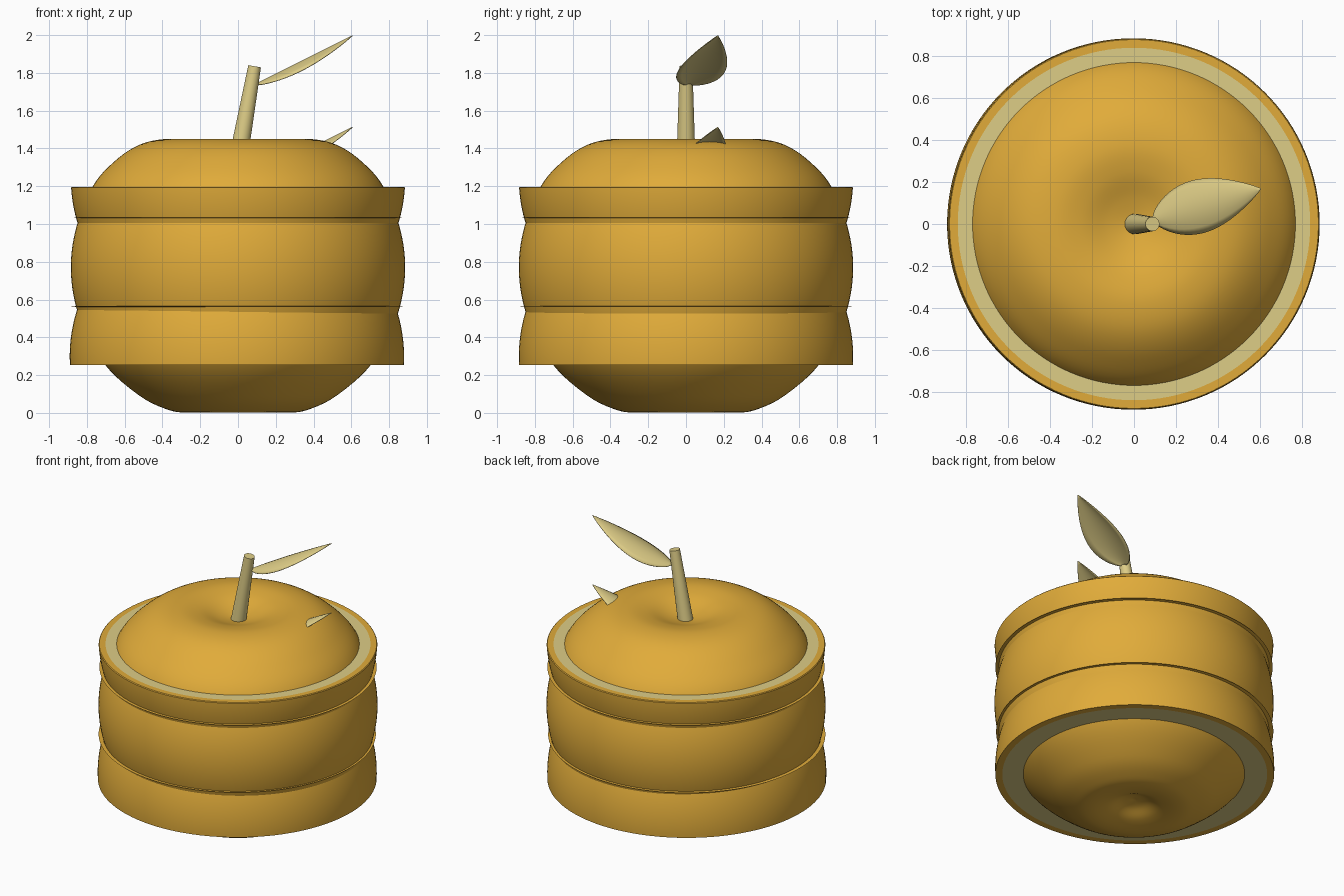
import bpy, bmesh, math
from mathutils import Vector

cube = bpy.data.objects.get("Cube")
if cube:
    bpy.data.objects.remove(cube, do_unlink=True)


def material(name, rgb):
    m = bpy.data.materials.new(name)
    m.use_nodes = True
    m.diffuse_color = (*rgb, 1)
    m.node_tree.nodes["Principled BSDF"].inputs["Base Color"].default_value = (*rgb, 1)
    return m


orange = material("orange peel", (0.75, 0.41, 0.042))
pale = material("pale flesh", (0.73, 0.61, 0.24))


def finish(bm, name, mats, angle=35):
    mesh = bpy.data.meshes.new(name)
    bm.to_mesh(mesh)
    bm.free()
    obj = bpy.data.objects.new(name, mesh)
    bpy.context.collection.objects.link(obj)
    for m in mats:
        mesh.materials.append(m)
    bpy.ops.object.select_all(action='DESELECT')
    obj.select_set(True)
    bpy.context.view_layer.objects.active = obj
    bpy.ops.object.shade_smooth_by_angle(angle=math.radians(angle))
    return obj


def lathe(profile, steps=128):
    """Spin (radius, height) points around the z axis."""
    bm = bmesh.new()
    verts = [bm.verts.new((r, 0, z)) for r, z in profile]
    edges = [bm.edges.new(pair) for pair in zip(verts, verts[1:])]
    bmesh.ops.spin(bm, geom=verts + edges, cent=(0, 0, 0), axis=(0, 0, 1),
                   angle=math.tau, steps=steps)
    bmesh.ops.remove_doubles(bm, verts=bm.verts, dist=1e-5)
    bmesh.ops.recalc_face_normals(bm, faces=bm.faces)
    return bm


def smooth_path(points, n=6):
    """Catmull-Rom curve through the points."""
    p = [Vector(q) for q in points]
    p = [2 * p[0] - p[1]] + p + [2 * p[-1] - p[-2]]
    out = []
    for a, b, c, d in zip(p, p[1:], p[2:], p[3:]):
        for i in range(n):
            t = i / n
            out.append(0.5 * (2 * b + (c - a) * t + (2 * a - 5 * b + 4 * c - d) * t ** 2
                              + (3 * b - a - 3 * c + d) * t ** 3))
    return out + [p[-2]]


# Whole fruit with a dimple at each end
fruit_profile = [(0, 0.07), (0.08, 0.055), (0.17, 0.018), (0.28, 0.002), (0.38, 0.02),
                 (0.52, 0.09), (0.70, 0.25), (0.81, 0.46), (0.84, 0.75), (0.83, 1.0),
                 (0.768, 1.2), (0.65, 1.335), (0.52, 1.42), (0.38, 1.45), (0.25, 1.435),
                 (0.13, 1.395), (0.05, 1.375), (0, 1.37)]
finish(lathe(smooth_path(fruit_profile)), "fruit", [orange], 60)


# Three bulging ring slices with pale cut faces
def ring_slice(name, centre, low, high, x=0):
    n = 16
    heights = [low + (high - low) * i / n for i in range(n + 1)]
    wall = [(0.885 - 0.64 * (z - centre) ** 2, z) for z in heights]
    top = [(0.879, high + 0.005), (0.84, high + 0.005), (0.6, high + 0.005)]
    bm = lathe([(0.6, low), (0.84, low)] + wall + top + [(0.6, low)])
    for f in bm.faces:
        if f.calc_center_median().xy.length < 0.838:
            f.material_index = 1
    obj = finish(bm, name, [orange, pale])
    obj.location.x = x


ring_slice("lower_slice", 0.30, 0.253, 0.56, -0.006)
ring_slice("middle_slice", 0.77, 0.50, 1.03)
ring_slice("upper_slice", 1.24, 0.98, 1.192)

# Leaning tapered stem
base, tip = Vector((0, 0, 1.34)), Vector((0.088, 0, 1.835))
bm = bmesh.new()
bmesh.ops.create_cone(bm, cap_ends=True, segments=32, radius1=0.05, radius2=0.034,
                      depth=(tip - base).length)
stem = finish(bm, "stem", [pale])
stem.location = (base + tip) / 2
stem.rotation_euler = (tip - base).to_track_quat('Z', 'Y').to_euler()


# Cupped pointed leaf, grown from its midrib
def leaf(name, drop):
    bm = bmesh.new()
    start, end = Vector((0.085, 0.02, 1.738 - drop)), Vector((0.605, 0.168, 1.999 - drop))
    across = Vector((-0.26, 0.965, -0.03))
    rows, cols = 24, 8
    grid = []
    for i in range(rows + 1):
        t = i / rows
        width = 0.128 * math.sin(math.pi * t ** 0.8) ** 0.85 if 0 < i < rows else 0.002
        mid = start.lerp(end, t)
        row = []
        for j in range(cols + 1):
            s = 2 * j / cols - 1
            p = mid + across * (s * width)
            p.z -= 0.3 * width * s * s
            row.append(bm.verts.new(p))
        grid.append(row)
    for a, b in zip(grid, grid[1:]):
        for j in range(cols):
            bm.faces.new((a[j], b[j], b[j + 1], a[j + 1]))
    bmesh.ops.recalc_face_normals(bm, faces=bm.faces)
    obj = finish(bm, name, [pale], 60)
    mod = obj.modifiers.new("thickness", 'SOLIDIFY')
    mod.thickness = 0.004


leaf("stem_leaf", 0)
leaf("buried_leaf", 0.485)
